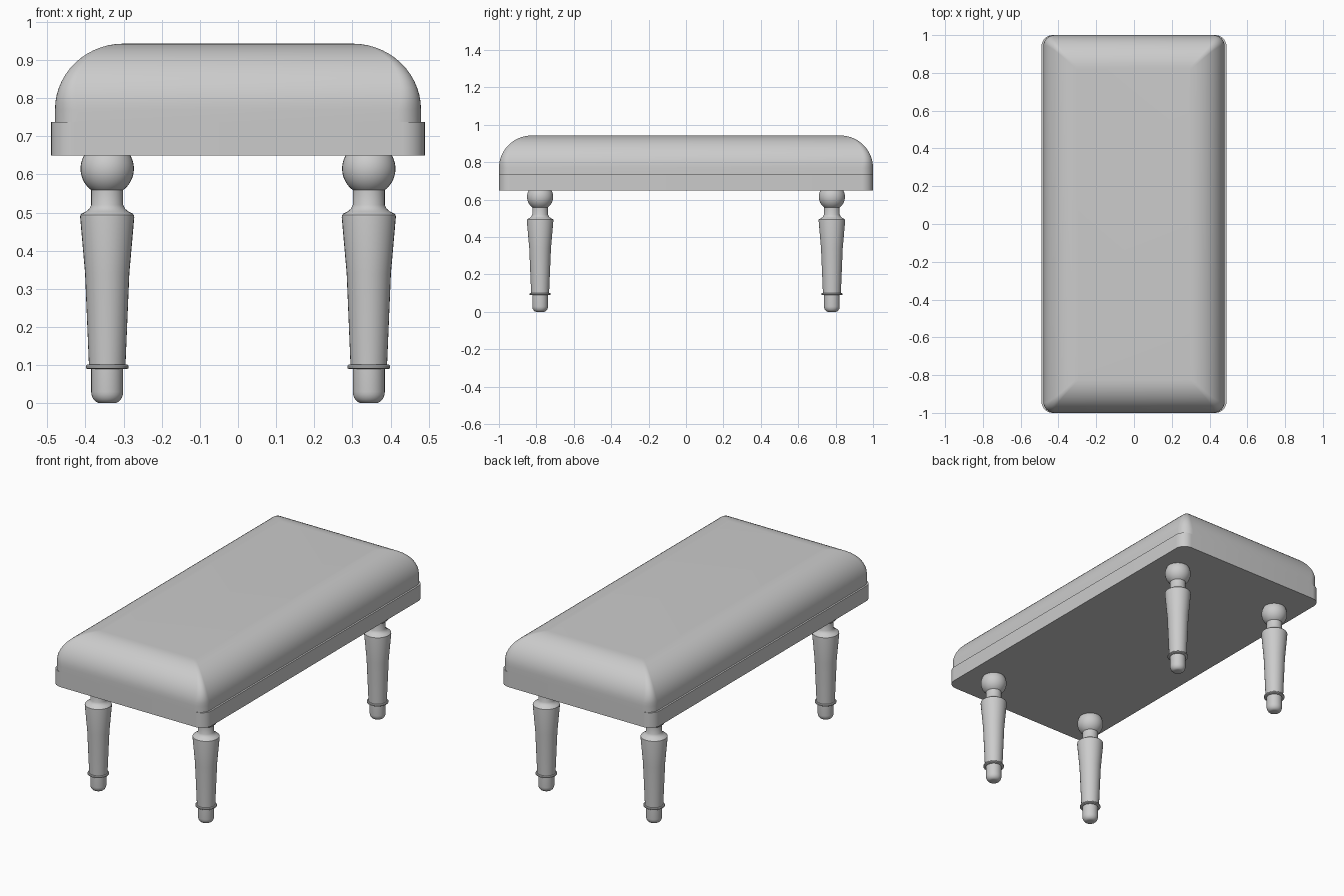
import bpy, bmesh
from math import sin, cos, pi, radians

if "Cube" in bpy.data.objects:
    bpy.data.objects.remove(bpy.data.objects["Cube"])


def finish(name, bm, angle=35):
    bmesh.ops.recalc_face_normals(bm, faces=bm.faces)
    mesh = bpy.data.meshes.new(name)
    bm.to_mesh(mesh)
    bm.free()
    ob = bpy.data.objects.new(name, mesh)
    bpy.context.collection.objects.link(ob)
    bpy.ops.object.select_all(action='DESELECT')
    ob.select_set(True)
    bpy.context.view_layer.objects.active = ob
    bpy.ops.object.shade_smooth_by_angle(angle=radians(angle))
    return ob


def rounded_rect(hx, hy, r, n=8):
    pts = []
    for k, (sx, sy) in enumerate([(1, 1), (-1, 1), (-1, -1), (1, -1)]):
        for i in range(n + 1):
            a = pi / 2 * (k + i / n)
            pts.append((sx * (hx - r) + r * cos(a), sy * (hy - r) + r * sin(a)))
    return pts


def loft(name, sections):
    """Skin a stack of rounded rectangles (half x, half y, radius, z)."""
    bm = bmesh.new()
    rings = [[bm.verts.new((x, y, z)) for x, y in rounded_rect(hx, hy, r)]
             for hx, hy, r, z in sections]
    n = len(rings[0])
    for a, b in zip(rings, rings[1:]):
        for i in range(n):
            j = (i + 1) % n
            bm.faces.new((a[i], a[j], b[j], b[i]))
    bm.faces.new(rings[0])
    bm.faces.new(rings[-1])
    return finish(name, bm)


def lathe(name, profile, x, y, steps=32):
    bm = bmesh.new()
    verts = [bm.verts.new((r, 0, z)) for r, z in profile]
    edges = [bm.edges.new(p) for p in zip(verts, verts[1:])]
    bmesh.ops.spin(bm, geom=verts + edges, cent=(0, 0, 0), axis=(0, 0, 1),
                   angle=2 * pi, steps=steps)
    bmesh.ops.remove_doubles(bm, verts=bm.verts, dist=1e-5)
    bmesh.ops.translate(bm, verts=bm.verts, vec=(x, y, 0))
    return finish(name, bm)


# Seat frame: flat slab with rounded vertical corners
loft("seat_frame", [(0.49, 1.0, 0.06, 0.65), (0.49, 1.0, 0.06, 0.737)])

# Cushion: upright skirt, then a quarter-round up to the flat top
sections = [(0.48, 1.0, 0.06, 0.737)]
for i in range(15):
    a = pi / 2 * i / 14
    inset = 1 - cos(a)
    sections.append((0.48 - 0.18 * inset, 1.0 - 0.175 * inset,
                     0.06 - 0.05 * sin(a), 0.77 + 0.173 * sin(a)))
loft("cushion", sections)

# Turned leg profile: rounded foot, ring, tapered shaft, neck, ball
profile = [(0, 0), (0.018, 0)]
profile += [(0.018 + 0.024 * sin(a), 0.03 - 0.03 * cos(a))
            for a in [pi / 2 * i / 6 for i in range(1, 7)]]
profile += [(0.042, 0.09), (0.053, 0.09), (0.056, 0.092), (0.056, 0.098),
            (0.053, 0.101), (0.048, 0.101), (0.058, 0.34), (0.071, 0.488),
            (0.0705, 0.493), (0.067, 0.497), (0.055, 0.503), (0.047, 0.51),
            (0.042, 0.52), (0.042, 0.559)]
profile += [(0.07 * sin(a), 0.615 - 0.07 * cos(a))
            for a in [0.65 + (pi - 0.95 - 0.65) * i / 12 for i in range(13)]]
profile.append((0, 0.656))

for fb, y in (("front", -0.78), ("back", 0.78)):
    for lr, x in (("left", -0.343), ("right", 0.343)):
        lathe(f"{fb}_{lr}_leg", profile, x, y)
